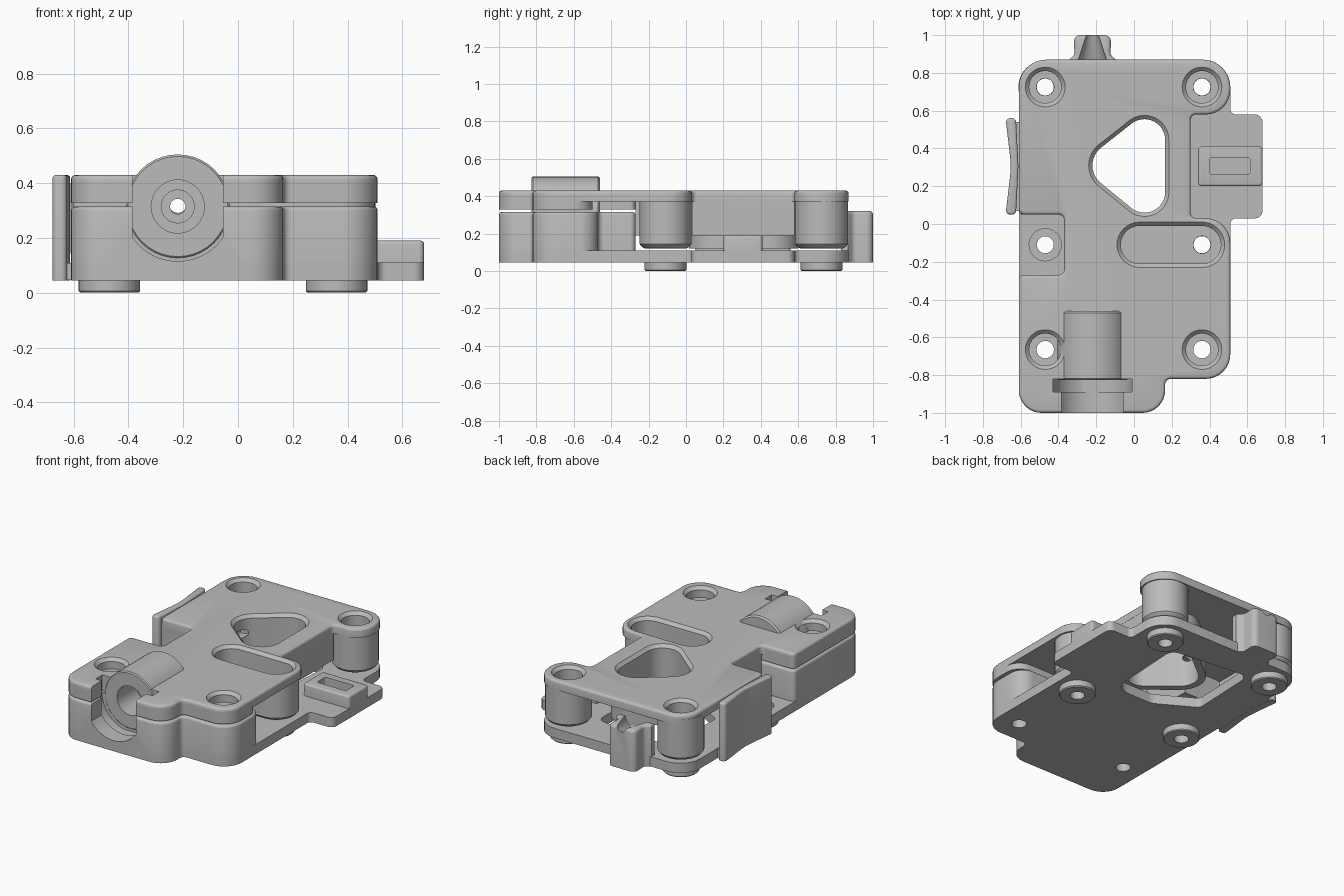
import bpy, bmesh, math
from mathutils import Vector, Matrix

cube = bpy.data.objects.get("Cube")
if cube:
    bpy.data.objects.remove(cube, do_unlink=True)

GREY = (0.5, 0.5, 0.5, 1)
grey = bpy.data.materials.new("matt grey")
grey.use_nodes = True
grey.diffuse_color = GREY
grey.node_tree.nodes["Principled BSDF"].inputs["Base Color"].default_value = GREY


def finish(bm, name, along_y):
    if along_y:  # profile in x-z, depth towards the front
        bm.transform(Matrix.Rotation(math.pi / 2, 4, "X"))
    bmesh.ops.recalc_face_normals(bm, faces=bm.faces)
    mesh = bpy.data.meshes.new(name)
    bm.to_mesh(mesh)
    bm.free()
    mesh.materials.append(grey)
    obj = bpy.data.objects.new(name, mesh)
    bpy.context.collection.objects.link(obj)
    return obj


def hull(name, circles, layers, along_y=False):
    """Convex hull of circles (x, y, r) repeated at layers (height, extra radius)."""
    bm = bmesh.new()
    n = 40
    for h, extra in layers:
        for x, y, r in circles:
            for i in range(n):
                a = math.tau * i / n
                bm.verts.new((x + (r + extra) * math.cos(a), y + (r + extra) * math.sin(a), h))
    bmesh.ops.convex_hull(bm, input=bm.verts[:])
    bmesh.ops.delete(bm, geom=[v for v in bm.verts if not v.link_faces], context="VERTS")
    bmesh.ops.dissolve_limit(bm, angle_limit=0.01, verts=bm.verts[:], edges=bm.edges[:])
    return finish(bm, name, along_y)


def outline(corners):
    """Polygon corners (x, y, radius) turned into a filleted outline."""
    pts = []
    for i, (x, y, r) in enumerate(corners):
        p = Vector((x, y))
        if r == 0:
            pts.append(p)
            continue
        u = (Vector(corners[i - 1][:2]) - p).normalized()
        v = (Vector(corners[(i + 1) % len(corners)][:2]) - p).normalized()
        half = u.angle(v) / 2
        centre = p + (u + v).normalized() * (r / math.sin(half))
        a = p + u * (r / math.tan(half)) - centre
        b = p + v * (r / math.tan(half)) - centre
        sweep = math.atan2(a.x * b.y - a.y * b.x, a.dot(b))
        for k in range(9):
            pts.append(centre + Matrix.Rotation(sweep * k / 8, 2) @ a)
    return pts


def prism(name, corners, low, high, bevel=0.0, under=False, along_y=False):
    """Extruded outline with rounded top and, if wanted, bottom edges."""
    bm = bmesh.new()
    face = bm.faces.new([bm.verts.new((p.x, p.y, low)) for p in outline(corners)])
    ext = bmesh.ops.extrude_face_region(bm, geom=[face], use_keep_orig=True)
    bmesh.ops.translate(bm, verts=[v for v in ext["geom"] if isinstance(v, bmesh.types.BMVert)],
                        vec=(0, 0, high - low))
    bmesh.ops.recalc_face_normals(bm, faces=bm.faces)
    if bevel:
        levels = [high, low] if under else [high]
        rim = [e for e in bm.edges
               if any(all(abs(v.co.z - z) < 1e-5 for v in e.verts) for z in levels)]
        bmesh.ops.bevel(bm, geom=rim, offset=bevel, segments=3, profile=0.5,
                        affect="EDGES", clamp_overlap=False)
    return finish(bm, name, along_y)


def box(name, x0, x1, y0, y1, z0, z1, bevel=0.0, r=0.0):
    return prism(name, [(x0, y0, r), (x1, y0, r), (x1, y1, r), (x0, y1, r)], z0, z1, bevel)


def combine(target, tools, op):
    for tool in tools:
        mod = target.modifiers.new("combine", "BOOLEAN")
        mod.operation, mod.solver, mod.object = op, "EXACT", tool
        bpy.context.view_layer.objects.active = target
        bpy.ops.object.modifier_apply(modifier=mod.name)
        bpy.data.objects.remove(tool, do_unlink=True)


def hole(circles, floor, top, flare=0.02):
    """Pocket cutters with a flared mouth."""
    return [hull("cutter", circles, [(floor, 0), (top + 0.05, 0)]),
            hull("cutter", circles, [(top - flare, 0), (top + 0.005, flare + 0.005)])]


def bore():
    """Stepped bore running front to back."""
    return [hull("cutter", [(BX, BZ, r)], [(-end, 0), (1.1, 0)], True)
            for r, end in ((0.097, -0.62), (0.06, -0.5), (0.028, 1.1))]


def front_pocket():
    """Open socket with a wider slot behind it."""
    cutters = []
    for r, w, y in ((0.2, 0.165, 0.82), (0.212, 0.21, 0.82)):
        end = math.acos(w / r)
        arc = [math.pi + end + (math.pi - 2 * end) * i / 20 for i in range(21)]
        shape = [(BX + r * math.cos(a), BZ + r * math.sin(a), 0) for a in arc]
        shape += [(BX + w, 0.7, 0), (BX - w, 0.7, 0)]
        cutters.append(prism("cutter", shape, y, 1.1 if w < 0.2 else 0.89, along_y=True))
    return cutters


BX, BZ = -0.22, 0.315
LEFT, RIGHT, MID, BACK, FRONT = 0.36, -0.47, -0.11, 0.725, -0.665
FRONT_EDGE = [(-0.61, -1, 0.12), (0.165, -1, 0.12), (0.165, -0.82, 0.03), (0.51, -0.82, 0.13)]
TRIANGLE = [(-0.1, 0.31, 0.12), (0.055, 0.445, 0.11), (0.055, 0.17, 0.11)]
SLOT = [(0.03, MID, 0.1), (LEFT, MID, 0.1)]

# Base plate with side tab and large opening
base = prism("base_plate", FRONT_EDGE + [
    (0.51, 0.03, 0.03), (0.68, 0.03, 0.04), (0.68, 0.58, 0.04), (0.51, 0.58, 0.03),
    (0.51, 0.87, 0.145), (-0.61, 0.87, 0.145)], 0.045, 0.11)
opening = prism("cutter", [(-0.36, 0.2, 0.04), (-0.1, 0.05, 0.1), (0.19, 0.05, 0.1),
                           (0.22, 0.62, 0.06), (-0.34, 0.68, 0.06)], 0, 0.2)
combine(base, [opening], "DIFFERENCE")

# Thick front half of the base
block = prism("front_block", FRONT_EDGE + [
    (0.51, -0.47, 0.1), (-0.05, -0.47, 0.03), (-0.05, -0.27, 0.03), (-0.61, -0.27, 0.03)],
    0.045, 0.315, 0.015)
combine(block, front_pocket() + bore(), "DIFFERENCE")

# Feet with screw holes
for label, x, y in (("back_left", LEFT, BACK), ("back_right", RIGHT, BACK),
                    ("middle_left", LEFT, MID), ("middle_right", RIGHT, MID)):
    foot = hull(label + "_foot", [(x, y, 0.112)], [(0, -0.006), (0.006, 0), (0.07, 0)])
    combine(foot, [hull("cutter", [(x, y, 0.045)], [(-1, 0), (1, 0)])], "DIFFERENCE")
    combine(base, [hull("cutter", [(x, y, 0.045)], [(-1, 0), (1, 0)])], "DIFFERENCE")
combine(base, [hull("cutter", [(RIGHT, MID, 0.085)], [(0.085, 0), (0.2, 0)])], "DIFFERENCE")

# Top cover: plate, front skirt, posts, slot body, shaft and notch walls
cover = prism("top_cover", FRONT_EDGE + [
    (0.51, 0.03, 0.13), (0.3, 0.03, 0.03), (0.3, 0.58, 0.03), (0.51, 0.58, 0.13),
    (0.51, 0.87, 0.145), (-0.61, 0.87, 0.145), (-0.61, 0.05, 0.03), (-0.37, 0.05, 0.03),
    (-0.37, -0.27, 0.03), (-0.61, -0.27, 0.03)], 0.37, 0.43, 0.016)
skirt = prism("skirt", FRONT_EDGE + [
    (0.51, -0.5, 0.1), (-0.3, -0.5, 0.03), (-0.3, -0.27, 0.03), (-0.61, -0.27, 0.03)], 0.328, 0.4)
post_layers = [(0.12, -0.03), (0.128, -0.014), (0.145, 0), (0.4, 0)]
additions = [skirt]
additions += [hull("post", [(x, BACK, 0.142)], post_layers) for x in (LEFT, RIGHT)]
additions += [hull("slot_body", [(x, y, 0.139) for x, y, r in SLOT], post_layers),
              hull("shaft", TRIANGLE, [(0.12, 0.045), (0.4, 0.045)]),
              box("notch_wall", 0.255, 0.299, 0.031, 0.579, 0.19, 0.4),
              box("recess_back_wall", -0.6, -0.33, 0.051, 0.09, 0.19, 0.4),
              box("recess_side_wall", -0.369, -0.33, -0.27, 0.08, 0.19, 0.4)]
combine(cover, additions, "UNION")
cuts = front_pocket() + bore() + hole(TRIANGLE, -0.1, 0.43) + hole(SLOT, 0.16, 0.43)
for x in (LEFT, RIGHT):
    cuts += hole([(x, BACK, 0.085)], 0.2, 0.43) + hole([(x, FRONT, 0.085)], 0.36, 0.43)
    cuts += [hull("cutter", [(x, y, 0.046)], [(-1, 0), (1, 0)]) for y in (BACK, FRONT)]
cuts.append(hull("cutter", [(LEFT, MID, 0.046)], [(-1, 0), (1, 0)]))
combine(cover, cuts, "DIFFERENCE")
for part in (base, block):
    combine(part, [hull("cutter", [(x, FRONT, 0.046)], [(-1, 0), (1, 0)])
                   for x in (LEFT, RIGHT)], "DIFFERENCE")

# Barrel that domes above the cover
barrel = hull("barrel", [(BX, BZ, 0.19)],
              [(0.46, -0.01), (0.47, 0), (0.818, 0), (0.825, -0.007)], True)
combine(barrel, bore(), "DIFFERENCE")

# Raised stop on the side tab
stop = box("tab_stop", 0.34, 0.68, 0.2, 0.41, 0.09, 0.19, 0.012, 0.02)
combine(stop, [box("cutter", 0.4, 0.615, 0.262, 0.352, 0.13, 0.3, 0, 0.015)], "DIFFERENCE")

# Curved side grip and its root
prism("side_grip", [(-0.68, 0.05, 0.022), (-0.625, 0.05, 0.022), (-0.612, 0.305, 0.5),
                    (-0.625, 0.56, 0.022), (-0.68, 0.56, 0.022), (-0.65, 0.305, 0.5)],
      0.045, 0.43, 0.012)
box("side_grip_root", -0.64, -0.58, 0.07, 0.54, 0.046, 0.108)

# Grooved guide at the back
guide = prism("back_guide", [(-0.35, 0.83, 0), (-0.09, 0.83, 0), (-0.09, 0.865, 0),
                             (-0.125, 0.895, 0.03), (-0.12, 1, 0.035), (-0.32, 1, 0.035),
                             (-0.315, 0.895, 0.03), (-0.35, 0.865, 0)], 0.045, 0.32, 0.018)
groove = hull("cutter", [(BX, BZ + 0.01, 0.03)], [(-1.01, 0), (-0.82, 0.06)], True)
combine(guide, [groove], "DIFFERENCE")

# Smooth curved faces, keep hard edges
bpy.ops.object.select_all(action="DESELECT")
for obj in bpy.context.scene.objects:
    if obj.type == "MESH" and grey.name in obj.data.materials:
        obj.select_set(True)
        bpy.context.view_layer.objects.active = obj
bpy.ops.object.shade_smooth_by_angle(angle=math.radians(32))
